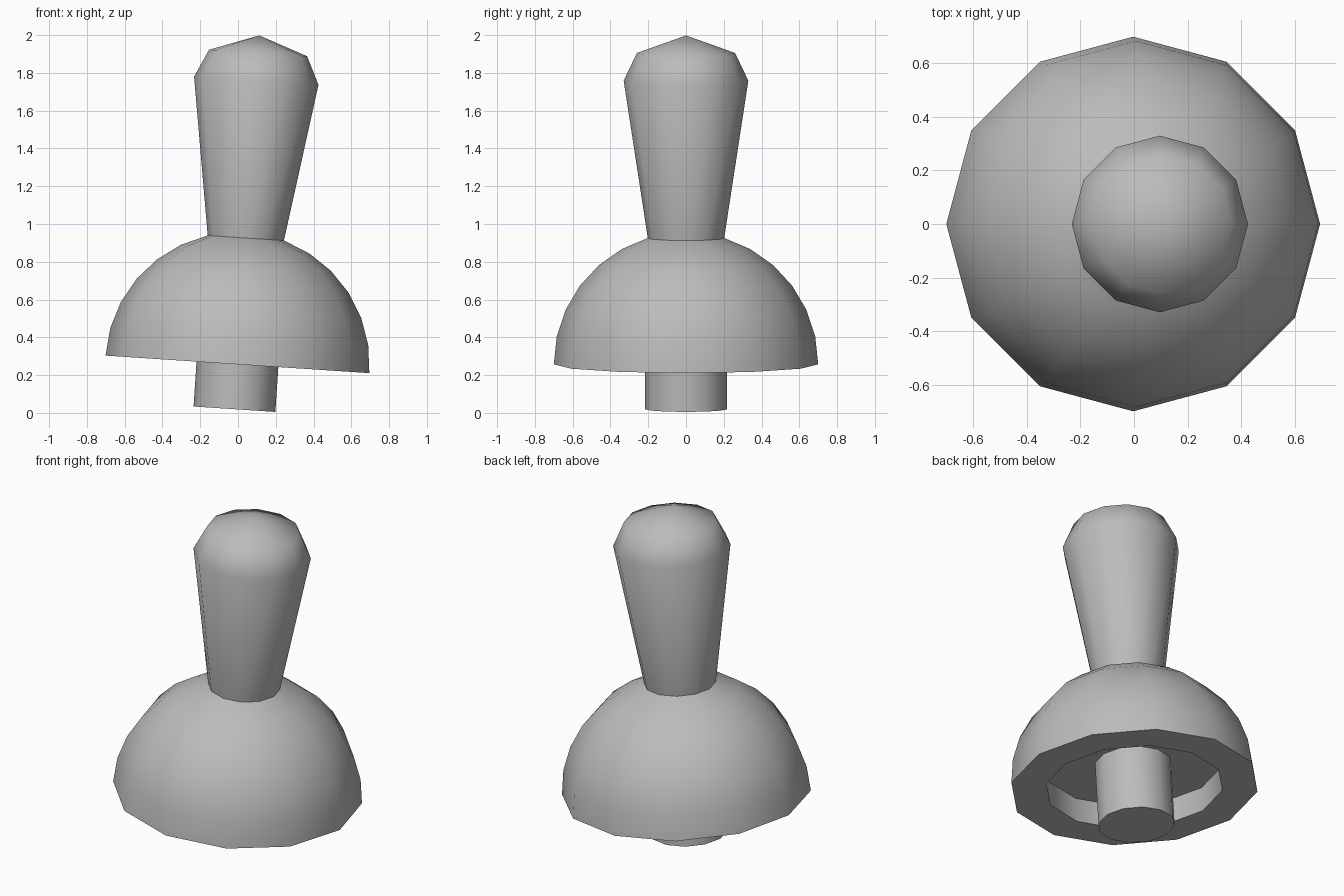
import bpy, bmesh, math
from mathutils import Matrix

old = bpy.data.objects.get("Cube")
if old:
    bpy.data.objects.remove(old, do_unlink=True)

SIDES = 12
# Whole bell leans slightly toward its left
TILT = Matrix.Translation((-0.003, 0, 0.257)) @ Matrix.Rotation(math.radians(3.8), 4, 'Y')

grey = bpy.data.materials.new("plain grey")
grey.use_nodes = True
colour = (0.5, 0.5, 0.5, 1)
grey.diffuse_color = colour
grey.node_tree.nodes["Principled BSDF"].inputs["Base Color"].default_value = colour


def lathe(name, profile):
    """Turn a (radius, height) profile, listed bottom to top, into a round part."""
    bm = bmesh.new()
    verts = [bm.verts.new((r, 0, z)) for r, z in profile]
    edges = [bm.edges.new(pair) for pair in zip(verts, verts[1:])]
    bmesh.ops.spin(bm, geom=verts + edges, cent=(0, 0, 0), axis=(0, 0, 1),
                   angle=math.tau, steps=SIDES, use_merge=True)
    bmesh.ops.remove_doubles(bm, verts=bm.verts, dist=0.0005)
    bmesh.ops.recalc_face_normals(bm, faces=bm.faces)
    # Open shells: make sure the lathe faces outward
    if bm.calc_volume(signed=True) < 0:
        bmesh.ops.reverse_faces(bm, faces=bm.faces)
    bm.transform(TILT)
    mesh = bpy.data.meshes.new(name)
    bm.to_mesh(mesh)
    bm.free()
    mesh.materials.append(grey)
    obj = bpy.data.objects.new(name, mesh)
    bpy.context.collection.objects.link(obj)
    bpy.ops.object.select_all(action='DESELECT')
    obj.select_set(True)
    bpy.context.view_layer.objects.active = obj
    bpy.ops.object.shade_smooth_by_angle(angle=math.radians(55))
    return obj


# Bell body: recessed underside, flat rim, spherical dome up to the neck
R = 0.7
arc = [math.radians(12.2 * i) for i in range(7)]
dome = [(R * math.cos(a), R * math.sin(a)) for a in arc]
lathe("bell_body", [(0, 0.145), (0.5, 0.145), (0.5, 0)] + dome)

# Handle: flares upward, then a shoulder and a shallow pointed cap
lathe("handle", [dome[-1], (0.33, 1.505), (0.26, 1.652), (0, 1.745)])

# Clapper: plain stub hanging from the recess
lathe("clapper", [(0, -0.238), (0.217, -0.238), (0.217, 0.145)])
